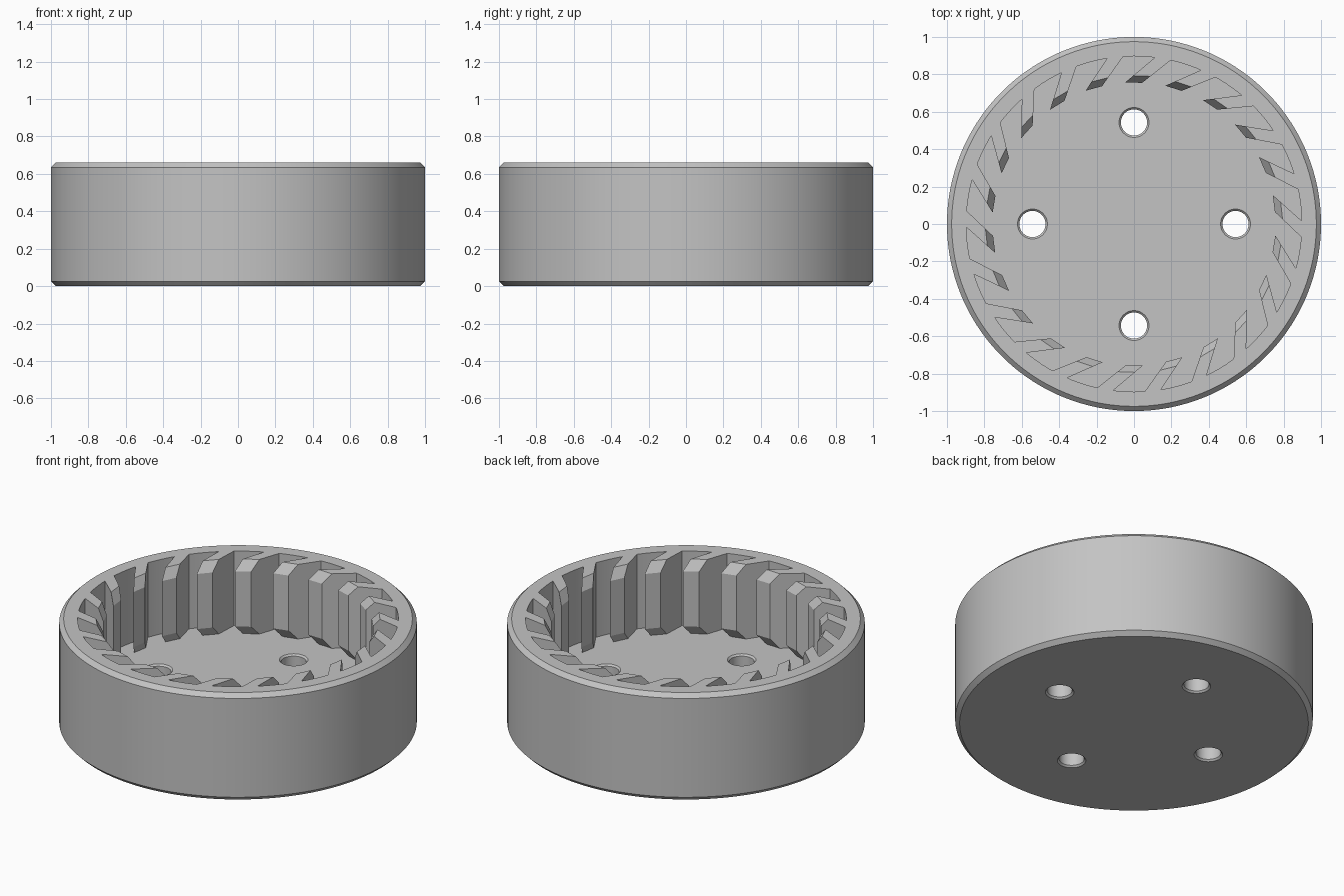
import bpy, bmesh, math
from mathutils import Matrix, Vector

if "Cube" in bpy.data.objects:
    bpy.data.objects.remove(bpy.data.objects["Cube"])

TEETH = 22
PITCH = math.tau / TEETH
TOP, FLOOR = 0.66, 0.20
WALL_R = 0.897


def lathe(bm, profile, segments, offset=(0, 0, 0)):
    """Revolve a closed (radius, z) profile about a vertical axis at offset."""
    rings = []
    for r, z in profile:
        if r == 0:
            rings.append([bm.verts.new((offset[0], offset[1], z))] * segments)
        else:
            rings.append([bm.verts.new((offset[0] + r * math.cos(a), offset[1] + r * math.sin(a), z))
                          for a in (math.tau * i / segments for i in range(segments))])
    for low, high in zip(rings, rings[1:]):
        for i in range(segments):
            j = (i + 1) % segments
            quad = [low[i], low[j], high[j], high[i]]
            bm.faces.new(list(dict.fromkeys(quad)))


def make_object(name, bm):
    bmesh.ops.recalc_face_normals(bm, faces=bm.faces[:])
    mesh = bpy.data.meshes.new(name)
    bm.to_mesh(mesh)
    bm.free()
    obj = bpy.data.objects.new(name, mesh)
    bpy.context.collection.objects.link(obj)
    return obj


def polar(radius, degrees):
    a = math.radians(degrees)
    return Vector((radius * math.cos(a), radius * math.sin(a), 0))


def apply_boolean(target, tool, operation):
    mod = target.modifiers.new(operation.lower(), 'BOOLEAN')
    mod.object, mod.operation, mod.solver = tool, operation, 'EXACT'
    bpy.ops.object.select_all(action='DESELECT')
    bpy.context.view_layer.objects.active = target
    target.select_set(True)
    bpy.ops.object.modifier_apply(modifier=mod.name)
    bpy.data.objects.remove(tool)


# Cup-shaped housing with chamfered outer rims
bm = bmesh.new()
lathe(bm, [(0, 0), (0.975, 0), (1, 0.025), (1, TOP - 0.025), (0.975, TOP),
           (WALL_R, TOP), (WALL_R, FLOOR), (0, FLOOR)], TEETH * 6)
housing = make_object("ratchet_housing", bm)

# Slanted inner teeth, tips bevelled at both ends (fraction along flank, z)
side = [(-0.15, FLOOR - 0.03), (0.72, FLOOR - 0.03), (0.72, FLOOR), (1, FLOOR + 0.06),
        (1, TOP - 0.06), (0.72, TOP), (-0.15, TOP)]
flanks = [(polar(0.893, 83.1), polar(0.758, 93.6)),
          (polar(0.902, 77.1), polar(0.756, 86.7))]
bm = bmesh.new()
for k in range(TEETH):
    turn = Matrix.Rotation(k * PITCH, 3, 'Z')
    left, right = [[bm.verts.new(turn @ (root.lerp(tip, s) + Vector((0, 0, z)))) for s, z in side]
                   for root, tip in flanks]
    bm.faces.new(left)
    bm.faces.new(right[::-1])
    for i in range(len(side)):
        j = (i + 1) % len(side)
        bm.faces.new((left[j], left[i], right[i], right[j]))
teeth = make_object("ratchet_teeth", bm)
apply_boolean(housing, teeth, 'UNION')

# Four countersunk through holes in the floor
bm = bmesh.new()
for k in range(4):
    lathe(bm, [(0, -0.02), (0.10, -0.02), (0.07, 0.01), (0.07, FLOOR - 0.01),
               (0.10, FLOOR + 0.02), (0, FLOOR + 0.02)], 48, polar(0.543, 90 * k))
holes = make_object("hole_cutter", bm)
apply_boolean(housing, holes, 'DIFFERENCE')

# Single grey finish, smooth round walls with crisp edges
grey = bpy.data.materials.new("light_grey")
grey.diffuse_color = (0.55, 0.55, 0.55, 1)
grey.use_nodes = True
grey.node_tree.nodes["Principled BSDF"].inputs["Base Color"].default_value = grey.diffuse_color
housing.data.materials.clear()
housing.data.materials.append(grey)
bpy.ops.object.shade_smooth_by_angle(angle=math.radians(15))
